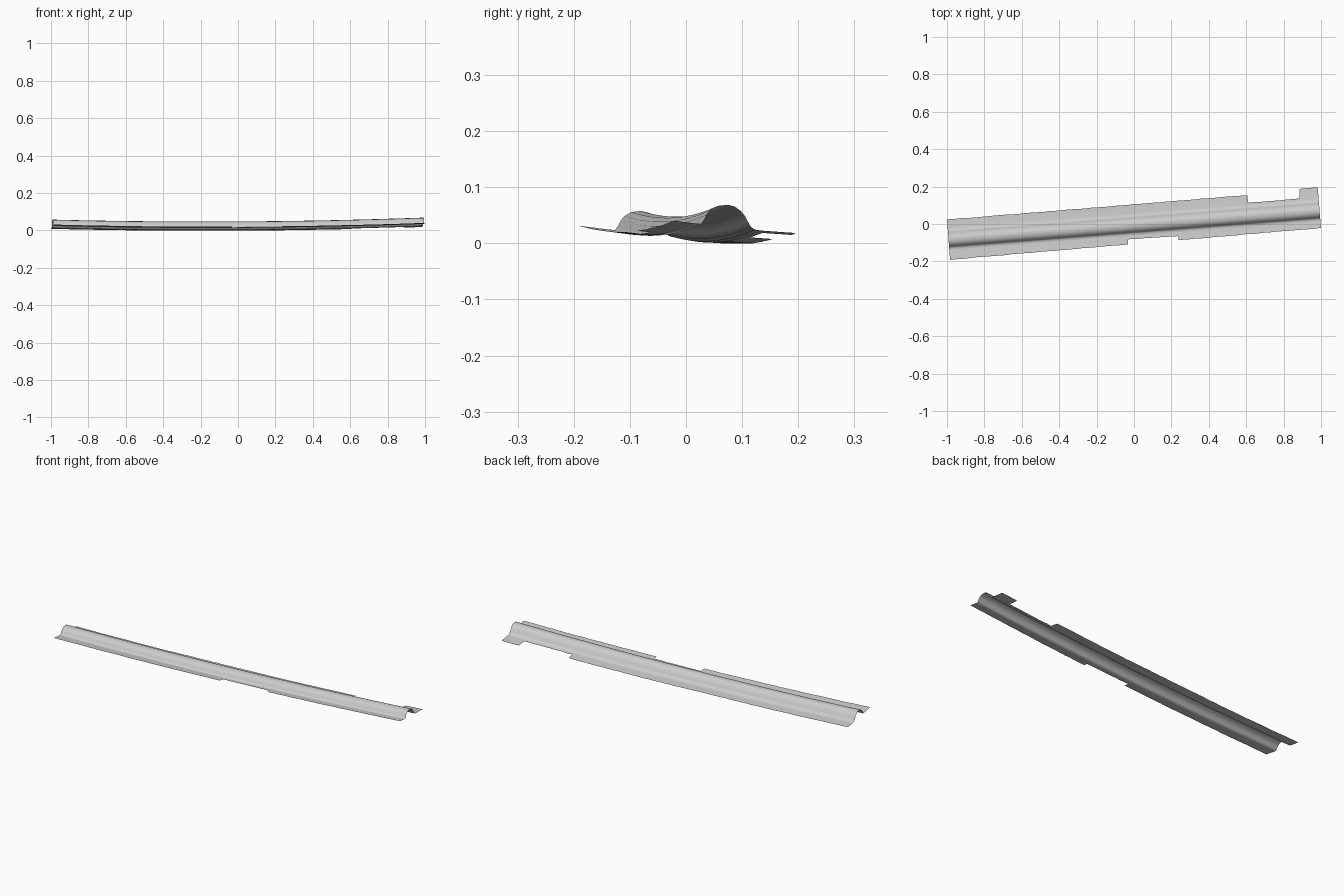
import bpy, bmesh, math, random

random.seed(4)
cube = bpy.data.objects.get("Cube")
if cube:
    bpy.data.objects.remove(cube, do_unlink=True)

SLOPE = 0.0775      # the sheet runs diagonally across the ground
HALF = 0.992        # half the length along its axis

# Cross-section of the raised channel: (offset across, height below crest)
CHANNEL = [(-0.06, -0.033), (-0.047, -0.034), (-0.042, -0.027), (-0.037, -0.017),
           (-0.03, -0.009), (-0.018, -0.002), (0, 0), (0.012, -0.003),
           (0.022, -0.010), (0.03, -0.019), (0.036, -0.030), (0.041, -0.039),
           (0.048, -0.044), (0.06, -0.046)]


def front_edge(s):
    if -0.04 < s < 0.23:              # torn notch in the front flange
        return -0.077 - 0.012 * max(s, 0)
    return -0.1035 + 0.008 * s


def back_edge(s):
    if 0.615 < s < 0.892:             # cut-out in the back flange
        return 0.069
    return 0.121 if s > 0.89 else 0.107 + 0.004 * s


def crest(s):
    return 0.048 + 0.0055 * s + 0.0155 * s * s


def place(s, v, drop):
    # small dent beside the left end of the channel
    dent = 0.004 * math.exp(-((s + 0.93) / 0.03) ** 2 - ((v - 0.03) / 0.012) ** 2)
    return (s - SLOPE * v, -0.0025 + SLOPE * s + v, max(0, crest(s) + drop - dent))


# Stations along the sheet, doubled up at each step in the flanges
stations = [-HALF + 2 * HALF * i / 90 for i in range(91)]
for step in (-0.04, 0.23, 0.615, 0.892):
    stations += [step - 0.001, step + 0.001]
stations.sort()

bm = bmesh.new()
rows = []
for s in stations:
    fray = random.uniform(-0.0012, 0.0012)
    f, b = front_edge(s) + fray, back_edge(s) - fray
    section = [(f, -0.033 - 0.13 * (f + 0.06))]
    section += CHANNEL
    section += [(b, -0.046 - 0.07 * (b - 0.06))]
    rows.append([bm.verts.new(place(s, v, d)) for v, d in section])
for r0, r1 in zip(rows, rows[1:]):
    for j in range(len(r0) - 1):
        bm.faces.new((r0[j], r1[j], r1[j + 1], r0[j + 1])).smooth = True

mesh = bpy.data.meshes.new("channel_sheet")
bm.to_mesh(mesh)
bm.free()
sheet = bpy.data.objects.new("channel_sheet", mesh)
bpy.context.collection.objects.link(sheet)

# Plain light grey
grey = bpy.data.materials.new("light_grey")
grey.use_nodes = True
colour = (0.6, 0.6, 0.6, 1)
grey.diffuse_color = colour
grey.node_tree.nodes["Principled BSDF"].inputs["Base Color"].default_value = colour
mesh.materials.append(grey)
